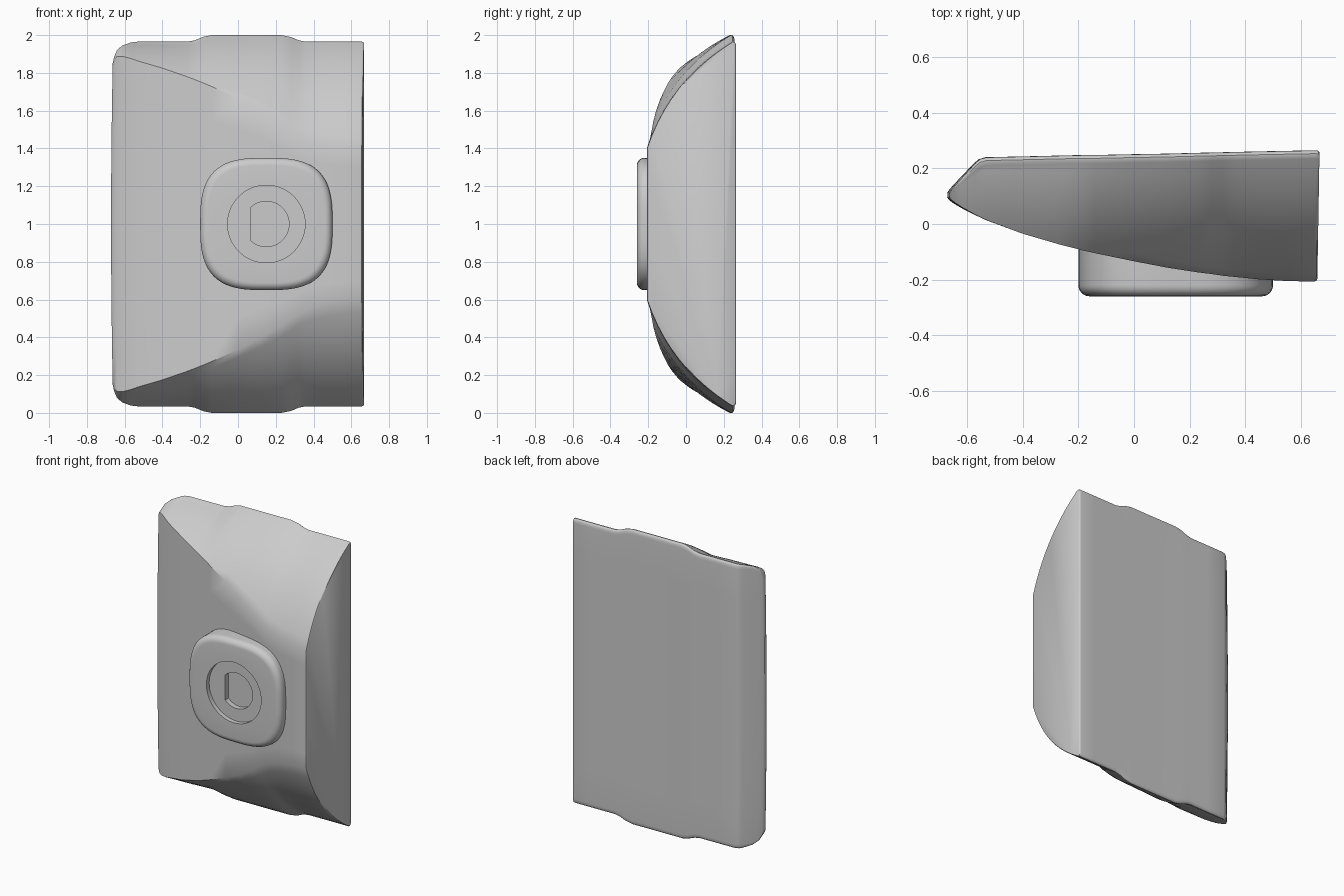
import bpy, bmesh, math

if "Cube" in bpy.data.objects:
    bpy.data.objects.remove(bpy.data.objects["Cube"])

def make_object(name, bm, angle):
    bmesh.ops.recalc_face_normals(bm, faces=bm.faces)
    mesh = bpy.data.meshes.new(name)
    bm.to_mesh(mesh)
    bm.free()
    ob = bpy.data.objects.new(name, mesh)
    bpy.context.collection.objects.link(ob)
    bpy.ops.object.select_all(action='DESELECT')
    bpy.context.view_layer.objects.active = ob
    ob.select_set(True)
    bpy.ops.object.shade_smooth_by_angle(angle=math.radians(angle))
    return ob

def loft(name, rings, angle):
    bm = bmesh.new()
    vs = [[bm.verts.new(p) for p in r] for r in rings]
    n = len(vs[0])
    for a, b in zip(vs, vs[1:]):
        for i in range(n):
            j = (i + 1) % n
            bm.faces.new((a[i], a[j], b[j], b[i]))
    bm.faces.new(vs[0])
    bm.faces.new(vs[-1])
    bmesh.ops.remove_doubles(bm, verts=bm.verts, dist=1e-5)
    return make_object(name, bm, angle)

# Body stations: x, front y, back y, half height, half height of flat front
STATIONS = [
    (-.672, .097, .112, .85, .835), (-.665, .086, .123, .885, .865),
    (-.65, .075, .14, .92, .887), (-.62, .057, .172, .945, .888),
    (-.575, .034, .219, .96, .877), (-.558, .026, .233, .963, .872),
    (-.535, .015, .24, .965, .864), (-.4, -.035, .243, .965, .825),
    (-.27, -.073, .246, .965, .78), (-.23, -.083, .247, .972, .765),
    (-.18, -.096, .248, .992, .745), (-.14, -.105, .248, 1.0, .728),
    (0, -.134, .251, 1.0, .667), (.12, -.157, .253, 1.0, .604),
    (.23, -.174, .256, 1.0, .54), (.28, -.18, .257, .99, .503),
    (.32, -.186, .258, .973, .475), (.36, -.19, .259, .965, .455),
    (.45, -.199, .261, .965, .425), (.55, -.205, .263, .965, .408),
    (.655, -.207, .265, .965, .40), (.663, -.205, .263, .963, .40),
    (.667, -.198, .258, .958, .398)]
RIM = [(-.02, -.001), (-.012, 0), (-.005, -.005), (-.001, -.014), (0, -.03)]

def section(x, yf, yb, h, hf):
    s = min(1, (yb - yf) / .2)
    half = [(yf, hf * k / 4) for k in range(4)]           # flat front
    y1, z1 = yb - .03 * s, h - .007 * s
    dy, dz = y1 - yf, z1 - hf
    length = math.hypot(dy, dz)
    sag = .067 * (length / .725) ** 2
    for k in range(11):                                   # bulging shoulder
        t = k / 10
        b = 4 * t * (1 - t) * sag / length
        half.append((yf + dy * t - dz * b, hf + dz * t + dy * b))
    half += [(yb + a * s, h + b * s) for a, b in RIM]      # rounded rear rim
    half += [(yb, h * k) for k in (.75, .5, .25, 0)]       # back
    full = half + [(y, -z) for y, z in half[-2:0:-1]]
    bow = .012 * max(0, min(1, (-.5 - x) / .17))
    lean = -.008 if x > .6 else 0
    return [(x + bow * z * z + lean * (yb - y) / .47, y, 1 + z) for y, z in full]

loft("wedge_body", [section(*s) for s in STATIONS], 40)

# Rounded-square pad with a round recess and a D-shaped socket
N = 96

def squircle(r, y):
    pts = []
    for i in range(N):
        a = 2 * math.pi * i / N
        c, s = math.cos(a), math.sin(a)
        k = r / (abs(c) ** 3 + abs(s) ** 3) ** (1 / 3)
        pts.append((.15 + k * c, y, 1 + k * s))
    return pts

def circle(r, y, flat=1):
    return [(.15 + max(-flat, r * math.cos(2 * math.pi * i / N)), y,
             1 + r * math.sin(2 * math.pi * i / N)) for i in range(N)]

FRONT, ROUND = -.26, .04
rings = [squircle(.35, -.03)]
for k in range(7):
    a = math.pi / 2 * k / 6
    rings.append(squircle(.35 - ROUND * (1 - math.cos(a)), FRONT + ROUND * (1 - math.sin(a))))
rings += [circle(.205, FRONT), circle(.205, FRONT + .03),
          circle(.12, FRONT + .03, .085), circle(.12, FRONT + .065, .085)]
loft("button_pad", rings, 35)
